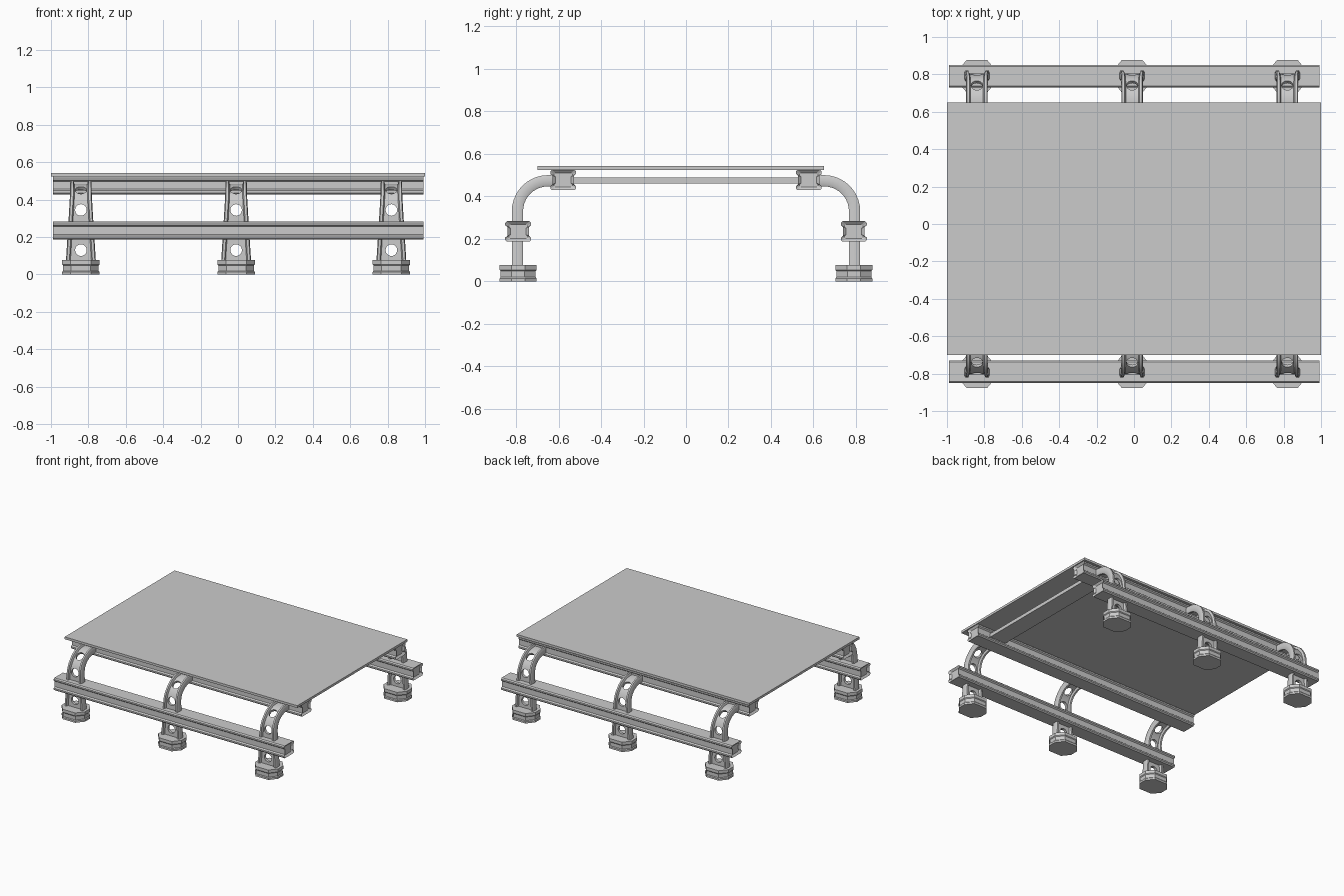
import bpy, bmesh, math
from mathutils import Vector, Matrix

if "Cube" in bpy.data.objects:
    bpy.data.objects.remove(bpy.data.objects["Cube"])


def finish(bm, name):
    bmesh.ops.recalc_face_normals(bm, faces=bm.faces)
    me = bpy.data.meshes.new(name)
    bm.to_mesh(me)
    bm.free()
    ob = bpy.data.objects.new(name, me)
    bpy.context.collection.objects.link(ob)
    return ob


def loft(rings, name):
    """Skin a list of equal-length rings and cap both ends."""
    bm = bmesh.new()
    vs = [[bm.verts.new(p) for p in r] for r in rings]
    n = len(vs[0])
    for a, b in zip(vs, vs[1:]):
        for i in range(n):
            j = (i + 1) % n
            bm.faces.new((a[i], a[j], b[j], b[i]))
    bm.faces.new(vs[0])
    bm.faces.new(vs[-1])
    return finish(bm, name)


def box(name, x0, x1, y0, y1, z0, z1):
    ring = [(y0, z0), (y1, z0), (y1, z1), (y0, z1)]
    return loft([[(x, y, z) for y, z in ring] for x in (x0, x1)], name)


# Table top
box("table_top", -1, 1, -0.70, 0.65, 0.525, 0.543)

# Rails: flanged beams with a shallow waist
quarter = [(0.053, 0.048), (0.061, 0.040), (0.061, 0.029), (0.051, 0.021)]
right = quarter + [(y, -z) for y, z in reversed(quarter)]
section = right + [(-y, -z) for y, z in right]


def rail(name, yc, zc):
    def ring(x, s=1.0):
        return [(x, yc + y * s, zc + z * s) for y, z in section]
    # Ends are dished slightly inwards
    return loft([ring(-0.975, 0.7), ring(-0.988), ring(0.993), ring(0.98, 0.7)], name)


for side, s in (("front", -1), ("back", 1)):
    rail(side + "_lower_rail", s * 0.79, 0.235)
    rail(side + "_upper_rail", s * 0.578, 0.477)

# Cross bar joining the upper rails
box("cross_bar", 0.74, 0.88, -0.54, 0.54, 0.461, 0.488)

# Leg path in (outward, z) with outward normals
R, CY, CZ = 0.1435, 0.65, 0.33
path = [(CY + R, 0.04, 0.0), (CY + R, 0.18, 0.0)]
path += [(CY + R * math.cos(a), CZ + R * math.sin(a), a)
         for a in (math.radians(d) for d in range(0, 91, 9))]
path.append((0.59, CZ + R, math.pi / 2))


def leg(name, xc, s):
    rings = []
    for i, (y, z, a) in enumerate(path):
        w = 0.082 - 0.024 * min(1, max(0, (z - 0.04) / 0.38))
        r, t, h = w - 0.018, 0.010, 0.0265     # rim inner edge, web, rim depth
        prof = [(w - 0.005, h), (r, h), (r - 0.006, t), (-r + 0.006, t),
                (-r, h), (-w + 0.005, h), (-w, h - 0.010), (-w, -h + 0.010),
                (-w + 0.005, -h), (-r, -h), (-r + 0.006, -t),
                (r - 0.006, -t), (r, -h), (w - 0.005, -h),
                (w, -h + 0.010), (w, h - 0.010)]
        rings.append([(xc + u, s * (y + v * math.cos(a)), z + v * math.sin(a))
                      for u, v in prof])
    ob = loft(rings, name)

    # Round lightening holes through the web
    bm = bmesh.new()
    a = math.radians(53)
    for y, z, d in ((CY + R, 0.13, 0), (CY + R, 0.345, 0),
                    (CY + R * math.cos(a), CZ + R * math.sin(a), a)):
        n = Vector((0, s * math.cos(d), math.sin(d)))
        m = Matrix.Translation((xc, s * y, z)) @ n.to_track_quat('Z', 'X').to_matrix().to_4x4()
        bmesh.ops.create_cone(bm, cap_ends=True, segments=20, radius1=0.031,
                              radius2=0.031, depth=0.08, matrix=m)
    cutter = finish(bm, name + "_hole_cutter")
    cutter.hide_render = True
    cutter.hide_viewport = True
    mod = ob.modifiers.new("holes", 'BOOLEAN')
    mod.object = cutter
    mod.solver = 'EXACT'
    bpy.context.view_layer.objects.active = ob
    bpy.ops.object.modifier_apply(modifier=mod.name)
    bpy.data.objects.remove(cutter)
    for o in bpy.context.selected_objects:
        o.select_set(False)
    ob.select_set(True)
    bpy.ops.object.shade_smooth_by_angle(angle=math.radians(30))


# Octagonal feet with a grooved middle band
octagon = [(0.1, 0.032), (0.055, 0.087), (-0.055, 0.087), (-0.1, 0.032),
           (-0.1, -0.032), (-0.055, -0.087), (0.055, -0.087), (0.1, -0.032)]


def foot(name, xc, yc):
    levels = [(0, 1), (0.014, 1), (0.02, 0.95), (0.048, 0.95), (0.054, 1), (0.077, 1)]
    loft([[(xc + x * k, yc + y * k, z) for x, y in octagon] for z, k in levels], name)


for side, s in (("front", -1), ("back", 1)):
    for pos, x in (("left", -0.84), ("middle", -0.01), ("right", 0.82)):
        leg(f"{side}_{pos}_leg", x, s)
        foot(f"{side}_{pos}_foot", x, s * 0.79)
